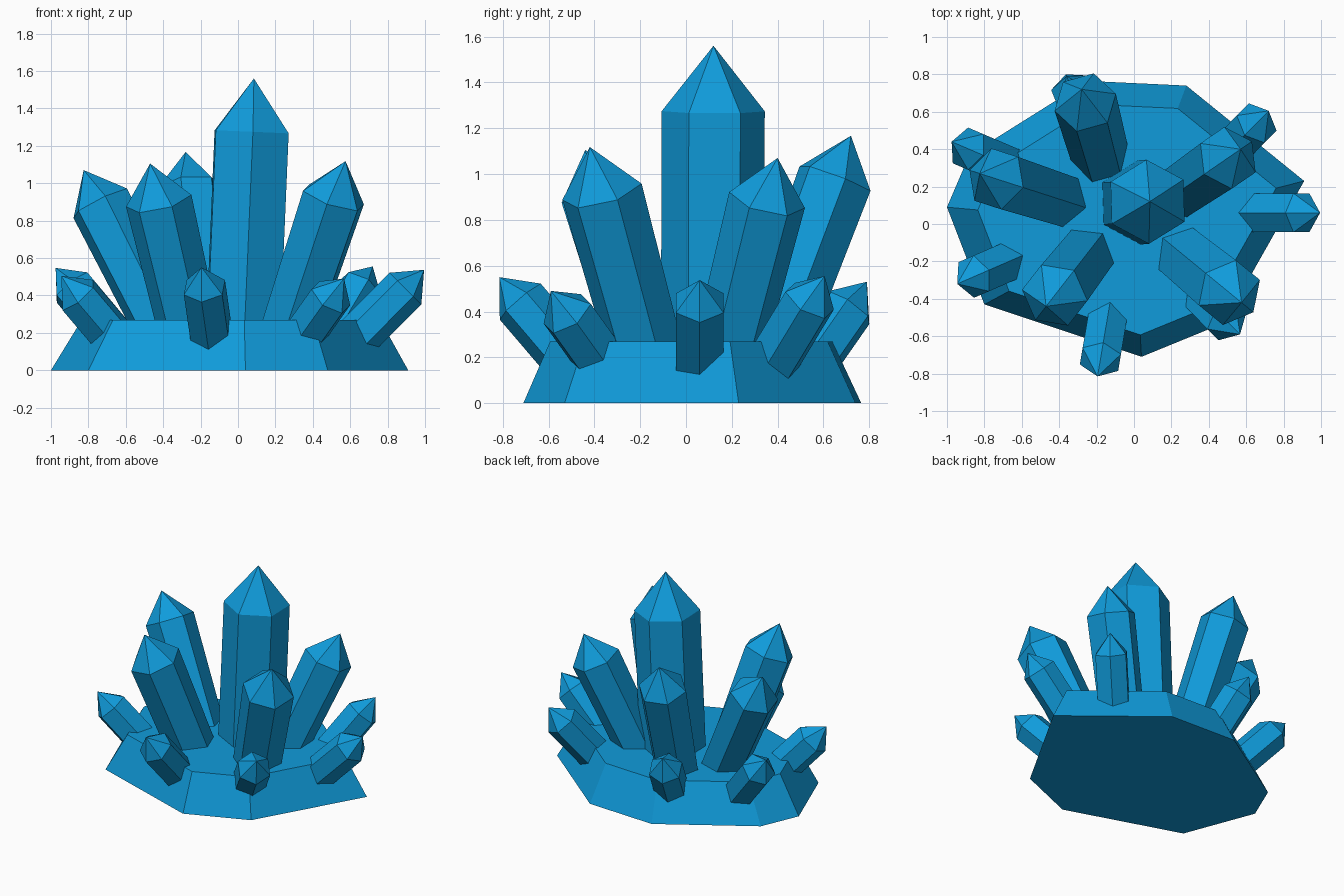
import bpy, bmesh, math
from mathutils import Vector

if "Cube" in bpy.data.objects:
    bpy.data.objects.remove(bpy.data.objects["Cube"])

crystal_blue = bpy.data.materials.new("crystal_blue")
crystal_blue.diffuse_color = (0.005, 0.33, 0.71, 1)
crystal_blue.use_nodes = True
crystal_blue.node_tree.nodes["Principled BSDF"].inputs["Base Color"].default_value = crystal_blue.diffuse_color


def finish(bm, name):
    bmesh.ops.recalc_face_normals(bm, faces=bm.faces)
    mesh = bpy.data.meshes.new(name)
    bm.to_mesh(mesh)
    bm.free()
    mesh.materials.append(crystal_blue)
    bpy.context.collection.objects.link(bpy.data.objects.new(name, mesh))


def skin(bm, lower, upper):
    """Join two rings with quads."""
    n = len(lower)
    for i in range(n):
        j = (i + 1) % n
        bm.faces.new((lower[i], lower[j], upper[j], upper[i]))


def crystal(name, base, tip, radius, turn=0.0, taper=1.0, cap=1.18):
    """Six-sided prism from base towards tip, closed by a pyramid."""
    base, tip = Vector(base), Vector(tip)
    axis = (tip - base).normalized()
    shoulder = tip - axis * radius * cap
    side = axis.cross(Vector((0, 0, 1))).normalized()
    up = side.cross(axis)
    bm = bmesh.new()

    def ring(centre, r):
        angles = [math.radians(turn + 60 * i) for i in range(6)]
        return [bm.verts.new(centre + r * (up * math.cos(a) + side * math.sin(a)))
                for a in angles]

    low, high = ring(base, radius * taper), ring(shoulder, radius)
    skin(bm, low, high)
    bm.faces.new(low)
    point = bm.verts.new(tip)
    for i in range(6):
        bm.faces.new((high[i], high[(i + 1) % 6], point))
    finish(bm, name)


# Rock base: irregular outline narrowing to a flat top
outline = [(-1.0, 0.09), (-0.8, -0.43), (0.04, -0.71), (0.48, -0.53),
           (0.91, 0.23), (0.28, 0.74), (-0.25, 0.765), (-0.88, 0.37)]
bm = bmesh.new()
bottom = [bm.verts.new((x, y, 0)) for x, y in outline]
top = [bm.verts.new((x * 0.835, y * 0.835, 0.27)) for x, y in outline]
skin(bm, bottom, top)
bm.faces.new(bottom)
bm.faces.new(top)
finish(bm, "rock_base")

# Tall central crystal
crystal("central_crystal", (0.025, 0.115, 0.15), (0.085, 0.12, 1.56), 0.225,
        turn=87, cap=1.27)

# Large crystals leaning outwards
large = [
    ("back", (-0.18, 0.36, 0.2), (-0.28, 0.72, 1.167), 0.17, 30),
    ("left", (-0.39, 0.13, 0.2), (-0.825, 0.27, 1.07), 0.17, 0),
    ("front_left", (-0.26, -0.17, 0.2), (-0.47, -0.44, 1.105), 0.18, 0),
    ("front_right", (0.27, -0.17, 0.2), (0.575, -0.42, 1.118), 0.18, 0),
    ("back_right", (0.25, 0.18, 0.2), (0.57, 0.4, 1.07), 0.17, 0),
]
for place, base, tip, radius, turn in large:
    crystal("large_crystal_" + place, base, tip, radius, turn, taper=0.92)

# Small crystals around the rim
small = [
    ("front", (-0.13, -0.43, 0.1), (-0.195, -0.815, 0.55)),
    ("front_right", (0.29, -0.31, 0.1), (0.567, -0.59, 0.49)),
    ("right", (0.56, 0.06, 0.1), (0.995, 0.06, 0.537)),
    ("back_right", (0.45, 0.33, 0.1), (0.72, 0.605, 0.555)),
    ("back", (-0.24, 0.49, 0.1), (-0.36, 0.79, 0.53)),
    ("back_left", (-0.6, 0.28, 0.1), (-0.975, 0.44, 0.547)),
    ("front_left", (-0.6, -0.17, 0.1), (-0.945, -0.32, 0.505)),
]
for place, base, tip in small:
    crystal("small_crystal_" + place, base, tip, 0.12)
